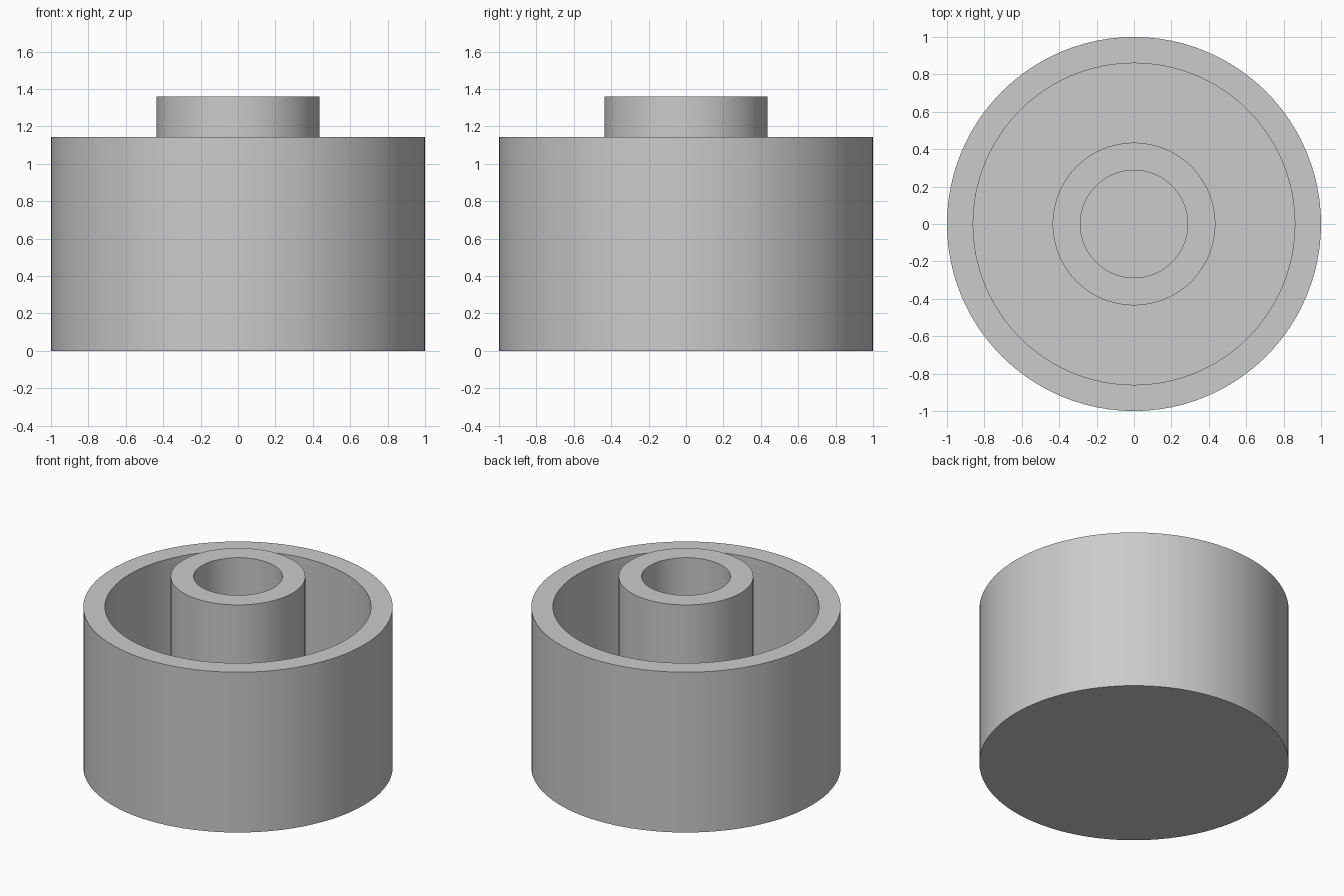
import bpy
import bmesh
import math

SEGMENTS = 96
cube = bpy.data.objects.get("Cube")
if cube:
    bpy.data.objects.remove(cube, do_unlink=True)

# Single plain grey material
grey = bpy.data.materials.new("plain grey")
grey.use_nodes = True
colour = (0.6, 0.6, 0.6, 1)
grey.diffuse_color = colour
grey.node_tree.nodes["Principled BSDF"].inputs["Base Color"].default_value = colour


def lathe(name, profile):
    """Revolve a radius/height profile that starts and ends on the z axis."""
    bm = bmesh.new()
    points = [bm.verts.new((r, 0, z)) for r, z in profile]
    edges = [bm.edges.new(pair) for pair in zip(points, points[1:])]
    bmesh.ops.spin(bm, geom=points + edges, cent=(0, 0, 0), axis=(0, 0, 1),
                   angle=math.tau, steps=SEGMENTS, use_duplicate=False)
    bmesh.ops.remove_doubles(bm, verts=bm.verts, dist=0.0001)
    bmesh.ops.recalc_face_normals(bm, faces=bm.faces)
    mesh = bpy.data.meshes.new(name)
    bm.to_mesh(mesh)
    bm.free()
    mesh.materials.append(grey)
    obj = bpy.data.objects.new(name, mesh)
    bpy.context.collection.objects.link(obj)
    bpy.ops.object.select_all(action="DESELECT")
    obj.select_set(True)
    bpy.context.view_layer.objects.active = obj
    bpy.ops.object.shade_smooth_by_angle(angle=math.radians(30))
    return obj


outer, inner = 1.0, 0.86
post, bore = 0.435, 0.287
floor, rim, top = 0.14, 1.143, 1.36

# Open cup with a hollow centre post, all one continuous turned body
lathe("cup_with_centre_post", [
    (0, 0), (outer, 0), (outer, rim), (inner, rim), (inner, floor),
    (post, floor), (post, top), (bore, top), (bore, floor), (0, floor),
])
